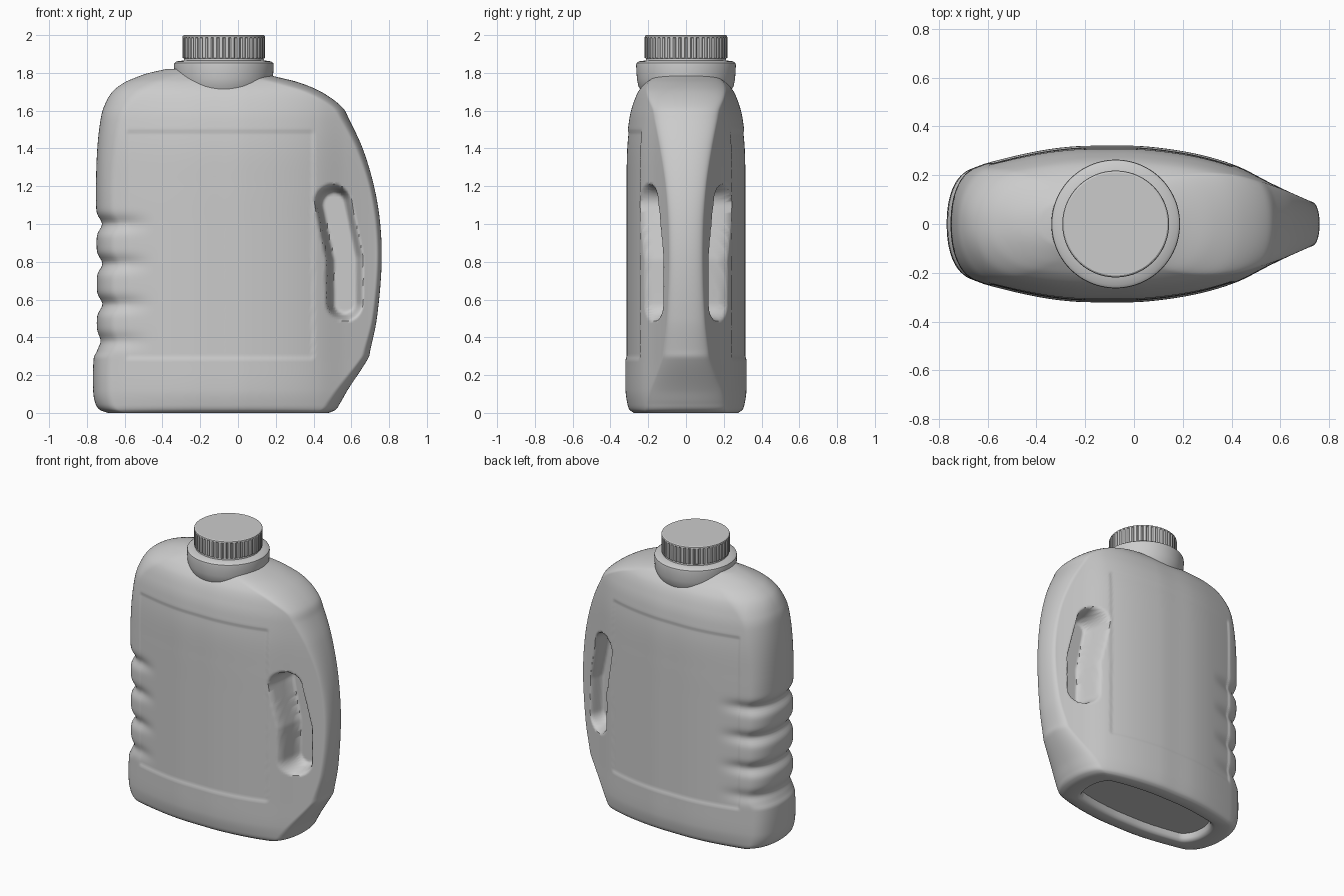
import bpy, bmesh, math
from mathutils import Vector

if "Cube" in bpy.data.objects:
    bpy.data.objects.remove(bpy.data.objects["Cube"])


def curve(table, u):
    """Smooth interpolation through rows (u, a, b, ...)."""
    if u <= table[0][0]:
        return table[0][1:]
    if u >= table[-1][0]:
        return table[-1][1:]
    i = max(k for k in range(len(table) - 1) if table[k][0] <= u)
    p, q = table[i], table[i + 1]
    o, r = table[max(i - 1, 0)], table[min(i + 2, len(table) - 1)]
    h = q[0] - p[0]
    t = (u - p[0]) / h
    out = []
    for c in range(1, len(p)):
        m0 = (q[c] - o[c]) / (q[0] - o[0]) * h
        m1 = (r[c] - p[c]) / (r[0] - p[0]) * h
        out.append((2*t**3 - 3*t*t + 1) * p[c] + (t**3 - 2*t*t + t) * m0
                   + (3*t*t - 2*t**3) * q[c] + (t**3 - t*t) * m1)
    return out


def smooth(t):
    t = min(max(t, 0), 1)
    return t * t * (3 - 2 * t)


def skin(name, rings, angle):
    """Join closed rings of equal length, cap both ends, shade."""
    bm = bmesh.new()
    loops = [[bm.verts.new(p) for p in ring] for ring in rings]
    n = len(loops[0])
    for a, b in zip(loops, loops[1:]):
        for i in range(n):
            j = (i + 1) % n
            bm.faces.new((a[i], a[j], b[j], b[i]))
    bm.faces.new(loops[0][::-1])
    bm.faces.new(loops[-1])
    bmesh.ops.recalc_face_normals(bm, faces=bm.faces)
    mesh = bpy.data.meshes.new(name)
    bm.to_mesh(mesh)
    bm.free()
    ob = bpy.data.objects.new(name, mesh)
    bpy.context.collection.objects.link(ob)
    bpy.ops.object.select_all(action='DESELECT')
    ob.select_set(True)
    bpy.context.view_layer.objects.active = ob
    bpy.ops.object.shade_smooth_by_angle(angle=math.radians(angle))
    return ob


# Body outline by height: z, left x, right x, width factor, left and right corner radius
SIDE = [(0, -.69, .48, .86, .10, .08), (.015, -.73, .515, .93, .10, .08),
        (.05, -.755, .54, .97, .10, .08), (.12, -.767, .58, 1, .10, .07),
        (.29, -.764, .69, 1, .10, .045), (.33, -.75, .70, 1, .10, .04),
        (.50, -.748, .735, 1, .10, .03), (.78, -.748, .76, 1, .10, .03),
        (1.0, -.75, .753, 1, .10, .03), (1.2, -.752, .72, 1, .10, .03),
        (1.4, -.745, .66, .99, .11, .04), (1.55, -.728, .59, .94, .12, .05),
        (1.62, -.71, .55, .89, .14, .06), (1.70, -.665, .44, .79, .18, .10),
        (1.75, -.60, .32, .66, .2, .15), (1.78, -.53, .20, .53, .2, .15),
        (1.80, -.47, .12, .42, .2, .15), (1.82, -.38, .0, .3, .15, .15)]
# Half width seen from above
PLAN = [(-.77, .205), (-.7, .215), (-.6, .25), (-.4, .297), (-.25, .317), (-.1, .32),
        (.05, .317), (.25, .288), (.42, .238), (.57, .163), (.72, .095), (.76, .083)]
# Handle pocket centre line (x, z)
POCKET = [Vector(p) for p in ((.505, 1.11), (.565, .82), (.565, .585))]


def pocket_distance(x, z):
    p, best = Vector((x, z)), 9
    for a, b in zip(POCKET, POCKET[1:]):
        t = min(max((p - a).dot(b - a) / (b - a).length_squared, 0), 1)
        best = min(best, (p - a.lerp(b, t)).length)
    return best


def section(z, n=150):
    xl, xr, s, rl, rr = curve(SIDE, z)
    # finger grips on the left end
    grip = sum(d * math.exp(-((z - c) / .04) ** 2)
               for c, d in ((1.0, .03), (.79, .03), (.575, .03), (.38, .02)))
    xl += grip
    half = []
    for i in range(n + 1):
        x = xl + (xr - xl) * (1 - math.cos(math.pi * i / n)) / 2
        y = curve(PLAN, x)[0] * s
        y -= grip * .8 * smooth((-.42 - x) / .25)
        # shallow label panel
        y -= .006 * (smooth((x + .595) / .014) * smooth((.405 - x) / .014)
                     * smooth((z - .28) / .02) * smooth((1.5 - z) / .02))
        # rounded ends
        for d, r in ((x - xl, rl), (xr - x, rr)):
            if d < r:
                y *= max(0, 1 - (1 - d / r) ** 2.2) ** .4545
        # handle pocket
        if .45 < z < 1.25 and x > .38:
            k = smooth((.1 - pocket_distance(x, z)) / .045)
            y = min(y, y + (.03 - y) * k)
        half.append((x, max(y, 0)))
    front = [(x, -y, z) for x, y in half]
    back = [(x, y, z) for x, y in half[-2:0:-1]]
    return front + back


# Body with recessed base
rows = 160
rings = []
for i in range(rows + 1):
    t = i / rows
    rings.append(section(1.82 * (.5 * t + .25 * (1 - math.cos(math.pi * t)))))
base = [[(-.1 + (x + .1) * sx, y * sy, z) for x, y, _ in rings[0]]
        for sx, sy, z in ((.80, .66, .05), (.81, .68, .02), (.83, .72, .004), (.86, .77, 0))]
skin("bottle_body", base + rings, 60)

# Neck collar
CX = -.075


def circle(r, z, n=96):
    return [(CX + r * math.cos(2 * math.pi * i / n), r * math.sin(2 * math.pi * i / n), z)
            for i in range(n)]


skin("neck", [circle(r, z) for r, z in (
    (.19, 1.62), (.225, 1.68), (.252, 1.73), (.26, 1.77), (.264, 1.84), (.262, 1.852),
    (.25, 1.861), (.212, 1.866), (.208, 1.90))], 40)

# Ribbed screw cap
RIBS = 44


def ribbed(r, z, depth):
    pts = []
    for i in range(RIBS * 4):
        a = 2 * math.pi * i / (RIBS * 4)
        q = r - (depth if i % 4 == 0 else 0)
        pts.append((CX + q * math.cos(a), q * math.sin(a), z))
    return pts


skin("screw_cap", [ribbed(r, z, d) for r, z, d in (
    (.214, 1.877, 0), (.219, 1.88, .008), (.219, 1.985, .008), (.219, 1.988, 0),
    (.217, 1.996, 0), (.211, 2.0, 0))], 30)
